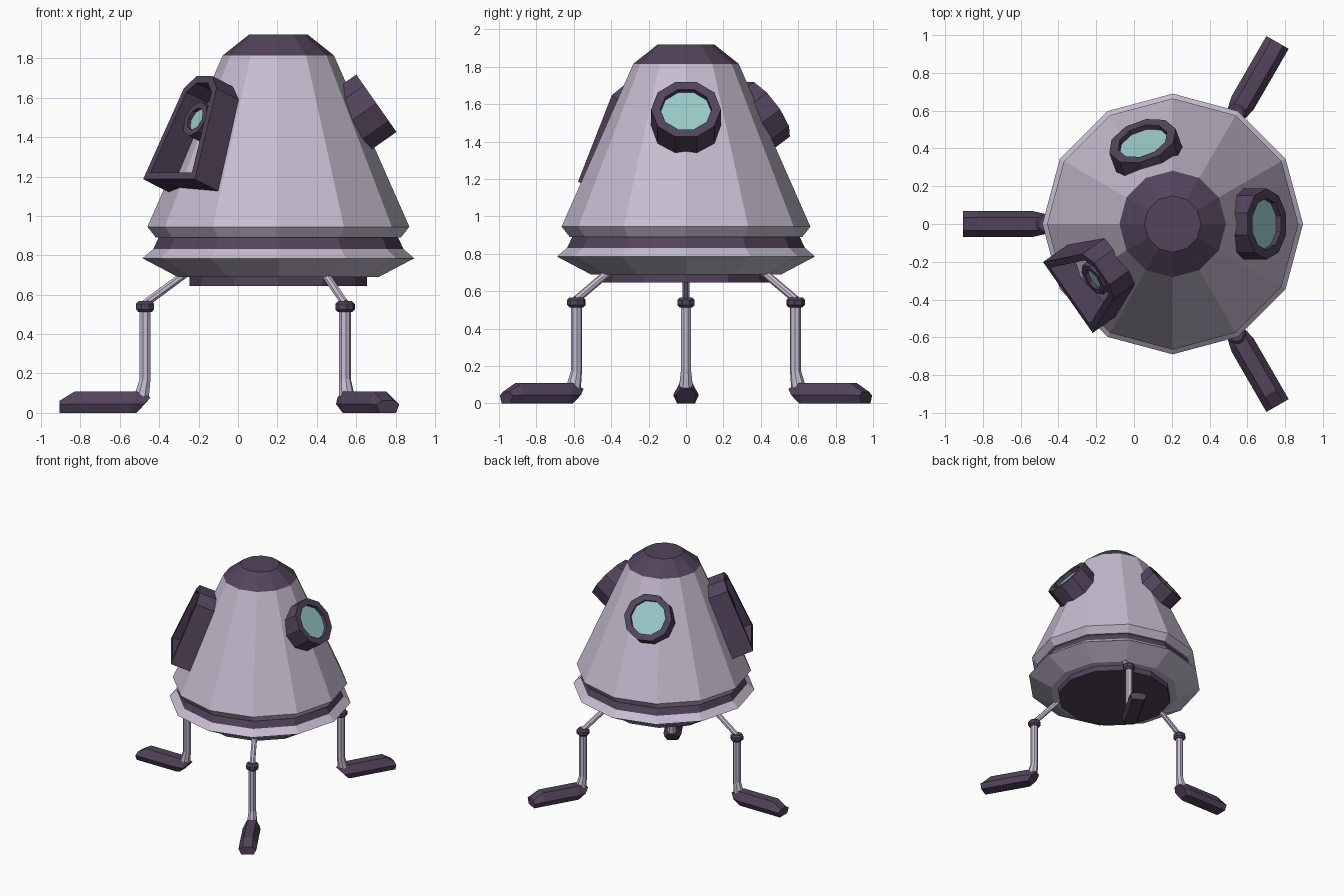
import bpy, bmesh
from math import sin, cos, pi, radians
from mathutils import Vector

if "Cube" in bpy.data.objects:
    bpy.data.objects.remove(bpy.data.objects["Cube"])

CX = 0.205                      # body axis
AXIS = Vector((CX, 0, 0))
Z = Vector((0, 0, 1))


def material(name, rgb):
    m = bpy.data.materials.new(name)
    m.diffuse_color = (*rgb, 1)
    m.use_nodes = True
    m.node_tree.nodes["Principled BSDF"].inputs["Base Color"].default_value = m.diffuse_color
    return m


HULL = material("hull", (0.57, 0.51, 0.63))
DARK = material("dark_trim", (0.085, 0.057, 0.105))
GLASS = material("glass", (0.31, 0.58, 0.57))


def loft(name, loops, mat, cap_start=True, cap_end=True):
    """Skin a list of equal-length point loops."""
    bm = bmesh.new()
    rings = [[bm.verts.new(p) for p in loop] for loop in loops]
    n = len(rings[0])
    for a, b in zip(rings, rings[1:]):
        for i in range(n):
            j = (i + 1) % n
            bm.faces.new((a[i], a[j], b[j], b[i]))
    if cap_start:
        bm.faces.new(rings[0][::-1])
    if cap_end:
        bm.faces.new(rings[-1])
    if len(loops) > 1:
        bmesh.ops.recalc_face_normals(bm, faces=bm.faces)
    me = bpy.data.meshes.new(name)
    bm.to_mesh(me)
    bm.free()
    me.materials.append(mat)
    ob = bpy.data.objects.new(name, me)
    bpy.context.collection.objects.link(ob)
    return ob


def ngon(n, r, phase=0.0):
    return [(r * cos(2 * pi * i / n + phase), r * sin(2 * pi * i / n + phase)) for i in range(n)]


def lathe(name, profile, mat, centre=AXIS, n=12, phase=0.0, caps=(False, False)):
    loops = [[centre + Vector((x, y, z)) for x, y in ngon(n, r, phase)] for r, z in profile]
    return loft(name, loops, mat, *caps)


# Body: stacked twelve-sided rings
lathe("base_plate", [(0.45, 0.645), (0.45, 0.70)], DARK, caps=(True, False))
lathe("lower_hull", [(0.45, 0.69), (0.51, 0.69), (0.69, 0.785), (0.635, 0.832)], HULL)
lathe("hull_band", [(0.635, 0.832), (0.608, 0.89)], DARK)
lathe("upper_hull", [(0.608, 0.89), (0.622, 0.89), (0.665, 0.945), (0.282, 1.815)], HULL)
lathe("nose_cap", [(0.282, 1.815), (0.15, 1.92)], DARK, caps=(False, True))


# Portholes and hatch: framed openings on a tilted plane
def plane(angle, tilt, radial, z):
    a, e = radians(angle), radians(tilt)
    u = Vector((cos(a), sin(a), 0))
    t = Vector((-sin(a), cos(a), 0))
    normal = u * cos(e) + Z * sin(e)
    up = -u * sin(e) + Z * cos(e)
    origin = AXIS + u * radial + Z * z
    return lambda pts, n: [origin + t * x + up * y + normal * n for x, y in pts]


def frame(name, place, outer, inner, front, outer_back, inner_back):
    loft(name, [place(outer, outer_back), place(outer, front),
                place(inner, front), place(inner, inner_back)], DARK, False, False)


def porthole(name, place, n, r_out, r_in, front, back, recess):
    frame(name + "_rim", place, ngon(n, r_out), ngon(n, r_in), front, back, front - recess)
    loft(name + "_glass", [place(ngon(n, r_in), front - recess)], GLASS, False, True)


porthole("right_porthole", plane(0, 35, 0.7025 - CX, 1.572), 10, 0.187, 0.137, 0, -0.24, 0.03)
porthole("back_porthole", plane(110, 35, 0.468, 1.572), 10, 0.187, 0.137, 0, -0.24, 0.03)

hatch = plane(215, 22.8, 0.678, 1.187)
outer = [(-0.229, 0), (0.229, 0), (0.145, 0.5), (0.07, 0.567), (-0.07, 0.567), (-0.145, 0.5)]
inner = [(-0.183, 0.035), (0.183, 0.035), (0.11, 0.48), (0.05, 0.53), (-0.05, 0.53), (-0.11, 0.48)]
frame("hatch_frame", hatch, outer, inner, 0, -0.2, -0.2)
small = plane(215, 22.8, 0.544, 1.505)
porthole("hatch_porthole", small, 8, 0.095, 0.062, -0.03, -0.18, 0.02)


# Legs: three around the body axis
def tube(name, path, u, t, mat):
    """Eight-sided tube through (radial, z, radius) points in a leg's plane."""
    pts = [AXIS + u * r + Z * z for r, z, _ in path]
    loops = []
    for i, p in enumerate(pts):
        d = (pts[min(i + 1, len(pts) - 1)] - pts[max(i - 1, 0)]).normalized()
        side = t.cross(d)
        loops.append([p + t * x + side * y for x, y in ngon(8, path[i][2], pi / 8)])
    loft(name, loops, mat)


def foot_section(rb, rm, rt, zm, zt, k=1.0):
    """Six-sided section: radial and height for bottom, middle and top."""
    return [(-0.048 * k, rb, 0), (0.048 * k, rb, 0), (0.068 * k, rm, zm),
            (0.035 * k, rt, zt), (-0.035 * k, rt, zt), (-0.068 * k, rm, zm)]


for label, angle in (("left", 180), ("back_right", 60), ("front_right", -60)):
    a = radians(angle)
    u, t = Vector((cos(a), sin(a), 0)), Vector((-sin(a), cos(a), 0))
    tube(label + "_strut", [(0.677, 0.555, 0.021), (0.46, 0.715, 0.021)], u, t, HULL)
    tube(label + "_shin", [(0.677, 0.53, 0.03), (0.677, 0.17, 0.03), (0.694, 0.085, 0.04)], u, t, HULL)
    lathe(label + "_knee", [(0.036, 0.512), (0.05, 0.526), (0.05, 0.553), (0.036, 0.567)],
          DARK, AXIS + u * 0.677, 8, a + pi / 8, (True, True))
    sections = [foot_section(0.72, 0.68, 0.648, 0.045, 0.078, 0.8),
                foot_section(0.745, 0.74, 0.72, 0.045, 0.108),
                foot_section(1.035, 1.035, 1.035, 0.045, 0.108),
                foot_section(1.11, 1.11, 1.11, 0.042, 0.062)]
    loft(label + "_foot", [[AXIS + t * x + u * r + Z * z for x, r, z in s] for s in sections], DARK)
